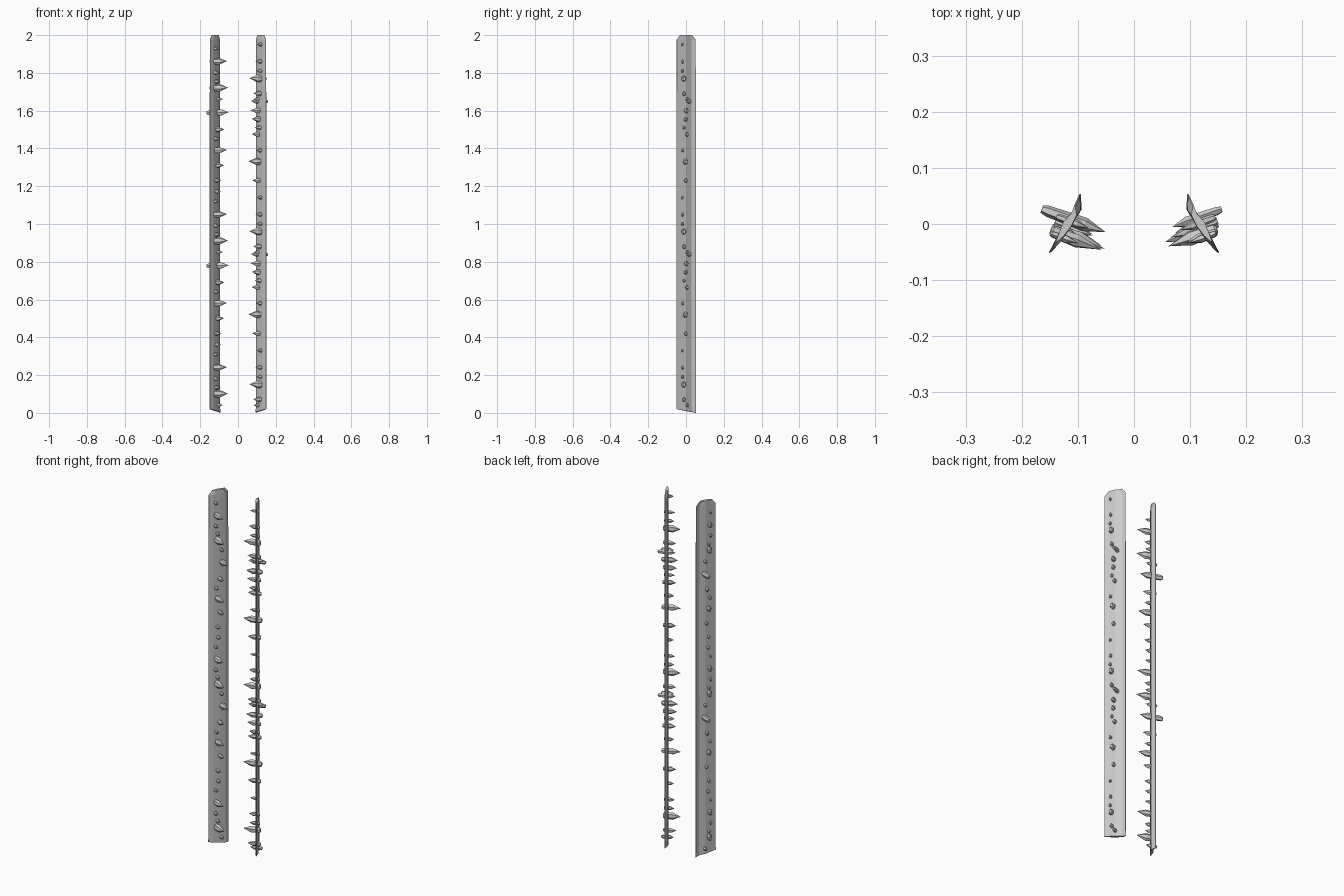
import bpy, bmesh, math
from mathutils import Vector

if "Cube" in bpy.data.objects:
    bpy.data.objects.remove(bpy.data.objects["Cube"])

PERIOD = 0.81
# centre line of the blade cross-section (left side) and half thickness
LINE = [(-0.149, -0.050, 0.001), (-0.135, -0.030, 0.005), (-0.118, 0.0, 0.008),
        (-0.099, 0.028, 0.005), (-0.097, 0.052, 0.001)]
NORMAL = Vector((0.9, -0.43, 0)).normalized()
AXIS = Vector((0.94, -0.34, 0.03)).normalized()

# crystals in one period: height, place across blade, tip reach, back reach, radius
LEFT = [(0.04, .55, .035, .025, .011), (0.10, .33, .080, .022, .021), (0.135, .36, .035, .020, .011),
        (0.18, .27, .036, .018, .011), (0.24, .30, .076, .020, .018), (0.31, .27, .034, .016, .010),
        (0.36, .40, .036, .020, .011), (0.42, .36, .040, .018, .011), (0.50, .48, .048, .020, .013),
        (0.58, .36, .072, .022, .018), (0.64, .30, .036, .018, .011), (0.69, .46, .050, .022, .014),
        (0.78, .58, .066, .055, .018)]
RIGHT = [(0.04, .52, .036, .030, .012), (0.07, .36, .048, .022, .014), (0.15, .34, .070, .022, .020),
         (0.19, .28, .036, .018, .011), (0.24, .30, .040, .018, .012), (0.33, .28, .034, .016, .010),
         (0.42, .45, .048, .022, .014), (0.52, .42, .072, .028, .019), (0.58, .30, .036, .018, .011),
         (0.665, .50, .048, .024, .014), (0.70, .36, .040, .018, .012), (0.745, .44, .052, .022, .015),
         (0.79, .46, .058, .030, .016), (0.84, .60, .046, .048, .014)]


def blade(name, mirror):
    bm = bmesh.new()
    rows = []
    # rows: height at front edge, height at back edge, width factor
    for zf, zb, w in [(0.02, 0.0, 1.06), (0.045, 0.03, 1.0), (0.7, 0.7, 0.99),
                      (1.3, 1.3, 1.0), (1.975, 1.975, 0.98), (2.0, 2.0, 0.62)]:
        pts = []
        outline = [(p, 1) for p in LINE] + [(p, -1) for p in reversed(LINE)]
        for (x, y, h), side in outline:
            t = (y + 0.05) / 0.102
            x, y = -0.12 + (x + 0.12) * w, y * min(w, 1.02)
            pts.append(bm.verts.new(Vector((x, y, zf + (zb - zf) * t)) + NORMAL * h * side))
        rows.append(pts)
    n = len(rows[0])
    for a, b in zip(rows, rows[1:]):
        for i in range(n):
            j = (i + 1) % n
            bm.faces.new((a[i], a[j], b[j], b[i]))
    bm.faces.new(rows[0])
    bm.faces.new(rows[-1])
    finish(bm, name, mirror)


def on_line(t):
    y = -0.05 + 0.1 * t
    for a, b in zip(LINE, LINE[1:]):
        if y <= b[1]:
            f = (y - a[1]) / (b[1] - a[1])
            return Vector((a[0] + (b[0] - a[0]) * f, y, 0))


def crystals(name, pattern, mirror):
    bm = bmesh.new()
    side = AXIS.cross(Vector((0, 0, 1))).normalized()
    up = side.cross(AXIS)
    for k in range(3):
        for i, (z, t, tip, back, r) in enumerate(pattern):
            h = z + k * PERIOD
            if h > 1.97:
                continue
            c = on_line(t) + Vector((0, 0, h))
            # six-sided spindle: blunt back, wide shoulder, pointed tip
            rings = []
            for d, s in [(-back, 0.55), (-back * 0.8, 0.8), (tip * 0.4, 1.0)]:
                ring = []
                for q in range(6):
                    a = math.pi / 3 * q + i * 0.7
                    ring.append(bm.verts.new(c + AXIS * d + (side * math.cos(a) * 0.7
                                                             + up * math.sin(a)) * r * s))
                rings.append(ring)
            point = bm.verts.new(c + AXIS * tip)
            bm.faces.new(rings[0])
            for q in range(6):
                p = (q + 1) % 6
                for a, b in zip(rings, rings[1:]):
                    bm.faces.new((a[q], a[p], b[p], b[q]))
                bm.faces.new((rings[-1][q], rings[-1][p], point))
    finish(bm, name, mirror)


def finish(bm, name, mirror):
    if mirror:
        for v in bm.verts:
            v.co.x = -v.co.x
    bmesh.ops.recalc_face_normals(bm, faces=bm.faces)
    mesh = bpy.data.meshes.new(name)
    bm.to_mesh(mesh)
    bm.free()
    bpy.context.collection.objects.link(bpy.data.objects.new(name, mesh))


# two mirrored blades, each with its own crystal row
blade("left_blade", False)
blade("right_blade", True)
crystals("left_crystals", LEFT, False)
crystals("right_crystals", RIGHT, True)
